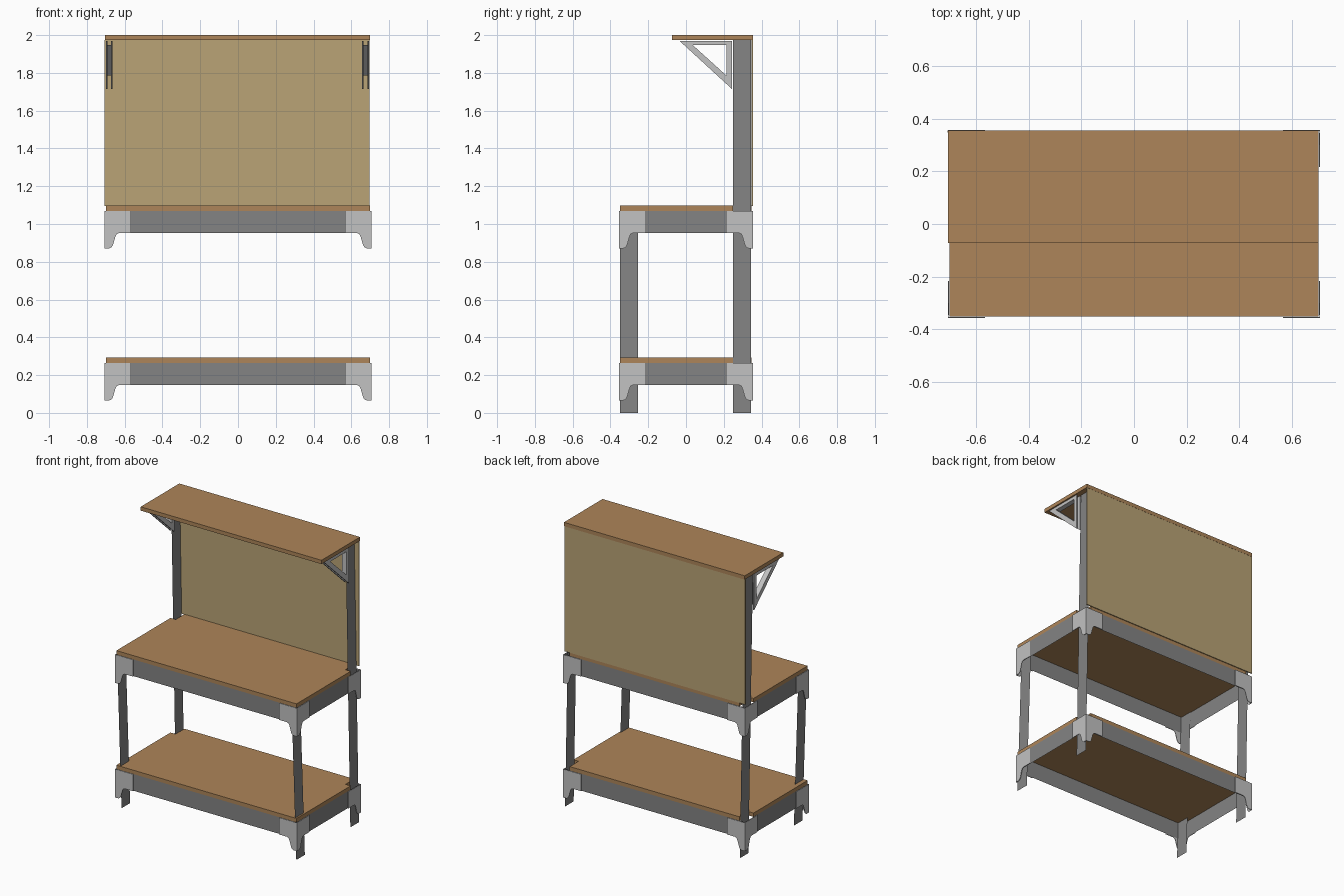
import bpy, bmesh
from mathutils import Vector

cube = bpy.data.objects.get("Cube")
if cube:
    bpy.data.objects.remove(cube, do_unlink=True)


def material(name, rgb):
    m = bpy.data.materials.new(name)
    m.use_nodes = True
    m.diffuse_color = (*rgb, 1)
    m.node_tree.nodes["Principled BSDF"].inputs["Base Color"].default_value = (*rgb, 1)
    return m


WOOD = material("brown wood", (0.42, 0.235, 0.10))
BOARD = material("tan board", (0.49, 0.37, 0.18))
STEEL = material("dark grey steel", (0.23, 0.23, 0.23))
LIGHT = material("light grey steel", (0.54, 0.54, 0.54))


def finish(name, bm, mat):
    mesh = bpy.data.meshes.new(name)
    bm.to_mesh(mesh)
    bm.free()
    mesh.materials.append(mat)
    ob = bpy.data.objects.new(name, mesh)
    bpy.context.collection.objects.link(ob)
    return ob


def prism(name, points, depth, mat):
    """Extrude a flat outline along a vector; no depth leaves a sheet."""
    bm = bmesh.new()
    face = bm.faces.new([bm.verts.new(p) for p in points])
    if depth:
        new = bmesh.ops.extrude_face_region(bm, geom=[face])["geom"]
        bmesh.ops.translate(bm, vec=Vector(depth),
                            verts=[v for v in new if isinstance(v, bmesh.types.BMVert)])
        bmesh.ops.recalc_face_normals(bm, faces=bm.faces)
    return finish(name, bm, mat)


def slab(name, x0, x1, y0, y1, z0, z1, mat):
    return prism(name, [(x0, y0, z0), (x1, y0, z0), (x1, y1, z0), (x0, y1, z0)],
                 (0, 0, z1 - z0), mat)


# Shelf boards, notched at the back corners for the tall posts
def shelf(name, z):
    right = [(0.70, -0.35), (0.70, 0.25), (0.66, 0.25), (0.66, 0.348)]
    outline = right + [(-x, y) for x, y in reversed(right)]
    prism(name, [(x, y, z) for x, y in outline], (0, 0, 0.027), WOOD)


# Pressed corner plate wrapping both sides of a corner, with a short curved foot
FOOT = [(0.14, 0.0), (0.14, -0.118), (0.075, -0.118), (0.063, -0.124), (0.056, -0.14),
        (0.044, -0.182), (0.036, -0.194), (0.024, -0.199), (0.0, -0.199)]


def corner_plate(name, sx, sy, z):
    bm = bmesh.new()
    cx, cy = 0.706 * sx, 0.356 * sy
    top = bm.verts.new((cx, cy, z))
    low = bm.verts.new((cx, cy, z + FOOT[-1][1]))
    for along_x in (True, False):
        ring = [bm.verts.new((cx - sx * d * along_x, cy - sy * d * (not along_x), z + h))
                for d, h in FOOT[:-1]]
        loop = [top] + ring + [low]
        bm.faces.new(loop if along_x else loop[::-1])
    bmesh.ops.recalc_face_normals(bm, faces=bm.faces)
    if (bm.faces[:][0].normal.y if hasattr(bm.faces[:][0], "normal") else 0) * sy < 0:
        bmesh.ops.reverse_faces(bm, faces=bm.faces[:])
    ob = finish(name, bm, LIGHT)
    mod = ob.modifiers.new("sheet", 'SOLIDIFY')
    mod.thickness = 0.004
    mod.offset = -1


# Two decks: board, four rails and four corner plates each
for deck, z in (("lower", 0.265), ("upper", 1.07)):
    shelf(deck + "_shelf", z)
    for end, s in (("front", -1), ("back", 1)):
        y = 0.348 * s
        prism(f"{deck}_{end}_rail", [(-0.69, y, z - 0.118), (0.69, y, z - 0.118),
                                     (0.69, y, z), (-0.69, y, z)], None, STEEL)
    for side, s in (("right", -1), ("left", 1)):
        x = 0.70 * s
        prism(f"{deck}_{side}_rail", [(x, -0.345, z - 0.118), (x, 0.345, z - 0.118),
                                      (x, 0.345, z), (x, -0.345, z)], None, STEEL)
        for end, t in (("front", -1), ("back", 1)):
            corner_plate(f"{deck}_{end}_{side}_corner_plate", s, t, z)

# Thin sheet posts, leaning slightly
for side, low, high in (("right", -0.66, -0.695), ("left", 0.698, 0.662)):
    for end, y0, y1, top in (("front", -0.35, -0.255, 1.07), ("back", 0.25, 0.345, 1.975)):
        prism(f"{end}_{side}_post", [(low, y0, 0), (low, y1, 0),
                                     (high, y1, top), (high, y0, top)], None, STEEL)

# Back panel and top shelf
slab("back_panel", -0.708, 0.696, 0.347, 0.354, 1.095, 1.975, BOARD)
slab("top_shelf", -0.705, 0.70, -0.073, 0.355, 1.973, 2.0, WOOD)

# Triangular channel brackets under the top shelf
OUTER = [(-0.035, 1.97), (0.243, 1.97), (0.243, 1.715)]
INNER = [(0.035, 1.948), (0.215, 1.948), (0.215, 1.785)]


def triangle_bracket(name, x0, width):
    bm = bmesh.new()
    lip = 0.008
    for x in (x0, x0 + width - lip):
        rings = [[[bm.verts.new((x + d, y, z)) for y, z in tri] for tri in (OUTER, INNER)]
                 for d in (0, lip)]
        (oa, ia), (ob, ib) = rings
        for i in range(3):
            j = (i + 1) % 3
            bm.faces.new((oa[i], oa[j], ia[j], ia[i]))
            bm.faces.new((ob[i], ob[j], ib[j], ib[i]))
            bm.faces.new((oa[i], oa[j], ob[j], ob[i]))
            bm.faces.new((ia[i], ia[j], ib[j], ib[i]))
    # web joining the two plates around the inner opening
    web = [[bm.verts.new((x, y, z)) for y, z in INNER] for x in (x0, x0 + width)]
    for i in range(3):
        j = (i + 1) % 3
        bm.faces.new((web[0][i], web[0][j], web[1][j], web[1][i]))
    bmesh.ops.recalc_face_normals(bm, faces=bm.faces)
    finish(name, bm, LIGHT)


triangle_bracket("right_shelf_bracket", -0.70, 0.036)
triangle_bracket("left_shelf_bracket", 0.657, 0.036)
